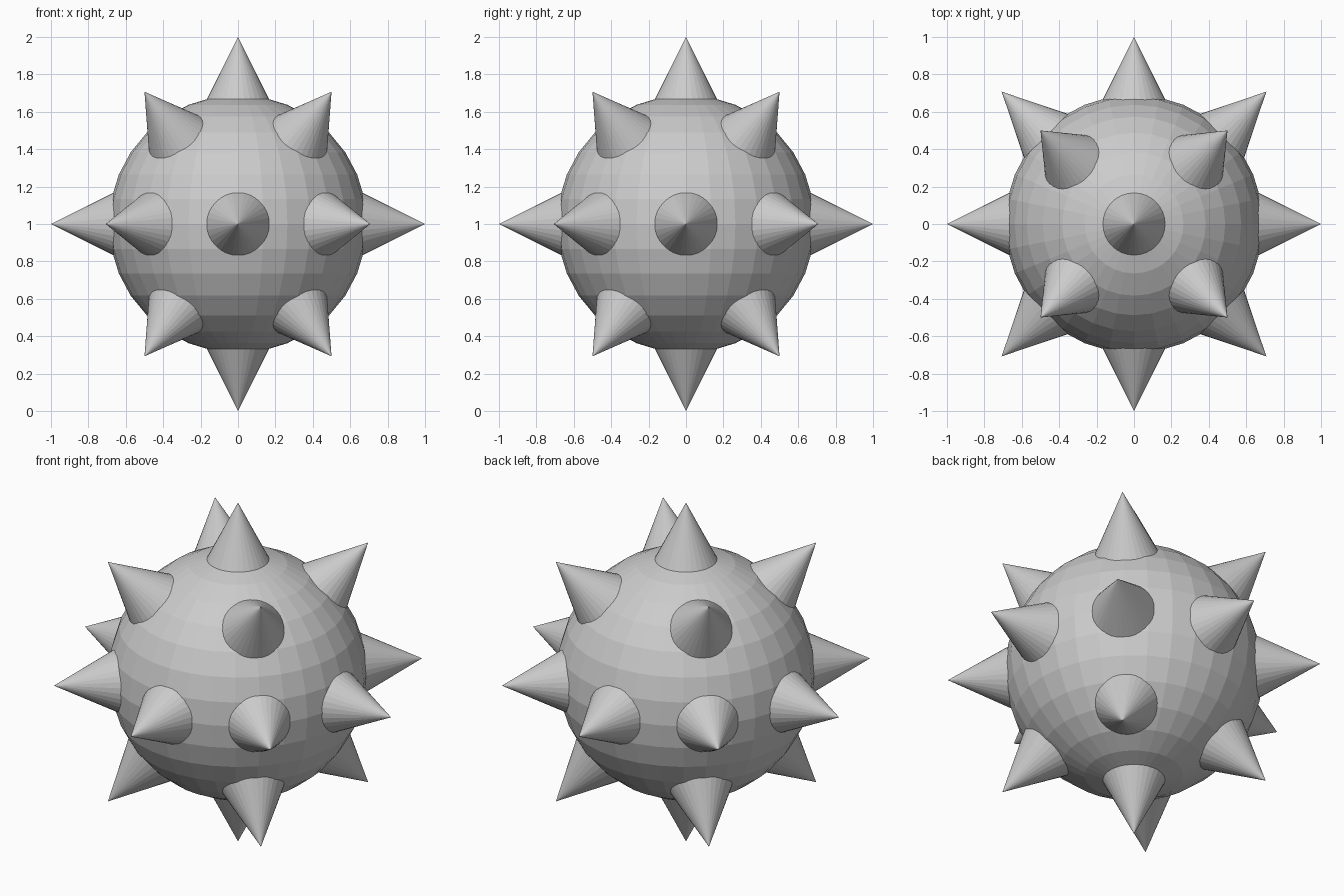
import bpy
from math import sin, cos, radians
from mathutils import Vector

if "Cube" in bpy.data.objects:
    bpy.data.objects.remove(bpy.data.objects["Cube"])

CENTRE = Vector((0, 0, 1))
BODY_R = 0.69
SPIKE_R, SPIKE_LEN = 0.1724, 0.345

# Faceted ball
bpy.ops.mesh.primitive_uv_sphere_add(segments=32, ring_count=16, radius=BODY_R, location=CENTRE)
bpy.context.object.name = "ball_body"


def add_spike(name, azimuth, elevation):
    """Cone with its tip one unit from the ball centre."""
    a, e = radians(azimuth), radians(elevation)
    d = Vector((cos(e) * cos(a), cos(e) * sin(a), sin(e)))
    bpy.ops.mesh.primitive_cone_add(
        vertices=32, radius1=SPIKE_R, radius2=0, depth=SPIKE_LEN,
        location=CENTRE + d * (1 - SPIKE_LEN / 2),
        rotation=d.to_track_quat('Z', 'Y').to_euler())
    bpy.context.object.name = name


# Poles
add_spike("top_spike", 0, 90)
add_spike("bottom_spike", 0, -90)

# Ring of eight around the middle
for i in range(8):
    add_spike(f"middle_spike_{i + 1}", i * 45, 0)

# Diagonal rings of four above and below
for i in range(4):
    add_spike(f"upper_spike_{i + 1}", 45 + i * 90, 45)
    add_spike(f"lower_spike_{i + 1}", 45 + i * 90, -45)
